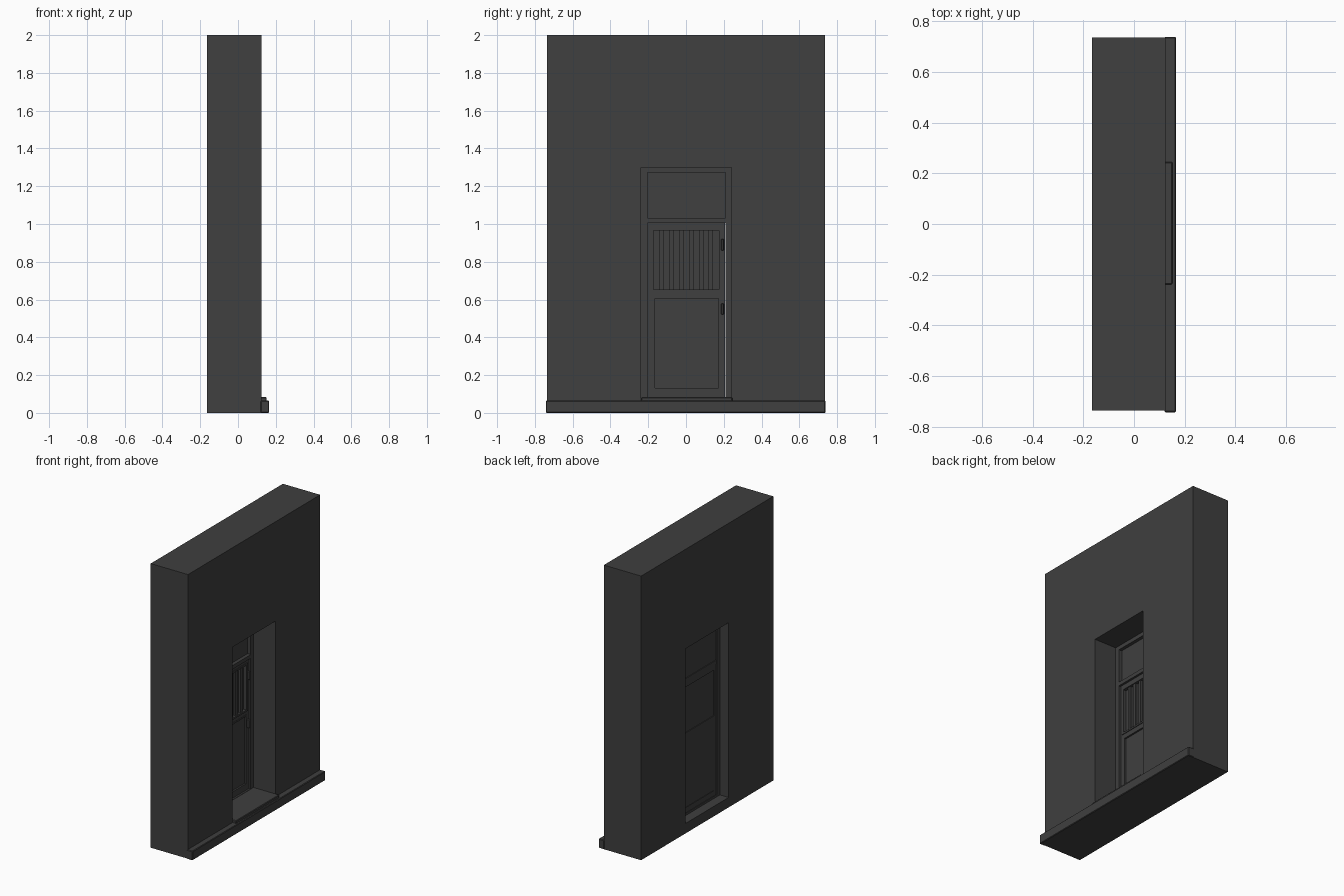
import bpy, bmesh

if "Cube" in bpy.data.objects:
    bpy.data.objects.remove(bpy.data.objects["Cube"])

MAT = bpy.data.materials.new("dark_grey")
MAT.diffuse_color = (0.05, 0.05, 0.05, 1)
MAT.use_nodes = True
MAT.node_tree.nodes["Principled BSDF"].inputs["Base Color"].default_value = MAT.diffuse_color


def finish(name, bm, bevel=0):
    bmesh.ops.recalc_face_normals(bm, faces=bm.faces)
    me = bpy.data.meshes.new(name)
    bm.to_mesh(me)
    bm.free()
    me.materials.append(MAT)
    ob = bpy.data.objects.new(name, me)
    bpy.context.collection.objects.link(ob)
    if bevel:
        m = ob.modifiers.new("bevel", "BEVEL")
        m.width, m.segments = bevel, 1
    return ob


def box(name, x, y, z, bevel=0):
    bm = bmesh.new()
    bmesh.ops.create_cube(bm, size=1)
    for v in bm.verts:
        v.co = [r[0] + (c + 0.5) * (r[1] - r[0]) for c, r in zip(v.co, (x, y, z))]
    return finish(name, bm, bevel)


def frame(name, x, outer, inner, bevel=0):
    """Rectangular ring in the YZ plane; rects are (y0, y1, z0, z1)."""
    bm = bmesh.new()

    def loop(r, px):
        return [bm.verts.new((px, y, z)) for y, z in
                ((r[0], r[2]), (r[1], r[2]), (r[1], r[3]), (r[0], r[3]))]

    loops = [loop(outer, x[0]), loop(outer, x[1]), loop(inner, x[1]), loop(inner, x[0])]
    for i in range(4):
        a, b = loops[i], loops[(i + 1) % 4]
        for k in range(4):
            n = (k + 1) % 4
            bm.faces.new((a[k], a[n], b[n], b[k]))
    return finish(name, bm, bevel)


# Masonry: wall with doorway, front plinth, projecting threshold
frame("wall", (-0.165, 0.125), (-0.735, 0.735, 0, 2), (-0.238, 0.24, 0.07, 1.30))
box("plinth", (0.12, 0.165), (-0.742, 0.738), (0, 0.065), 0.004)
box("threshold", (-0.06, 0.152), (-0.238, 0.245), (0.055, 0.083), 0.004)

# Door casing and transom
frame("door_casing", (-0.097, -0.047), (-0.238, 0.24, 0.07, 1.30), (-0.205, 0.208, 0.085, 1.272))
box("transom_bar", (-0.095, -0.045), (-0.205, 0.208), (1.005, 1.032))
box("transom_panel", (-0.09, -0.07), (-0.206, 0.209), (1.03, 1.274))

# Door leaf: window frame above, solid panel below
frame("leaf_upper", (-0.093, -0.06), (-0.203, 0.206, 0.63, 1.006), (-0.178, 0.18, 0.648, 0.97))
frame("leaf_lower", (-0.093, -0.06), (-0.203, 0.206, 0.085, 0.63), (-0.175, 0.18, 0.122, 0.615))
box("window_pane", (-0.088, -0.082), (-0.179, 0.181), (0.647, 0.971))
box("lower_panel", (-0.09, -0.07), (-0.176, 0.181), (0.121, 0.616))
frame("window_moulding", (-0.062, -0.055), (-0.185, 0.187, 0.64, 0.978), (-0.172, 0.175, 0.652, 0.966))
frame("panel_moulding", (-0.071, -0.058), (-0.176, 0.181, 0.121, 0.616), (-0.165, 0.171, 0.132, 0.605))

# Window slats
for i in range(6):
    y = -0.128 + i * 0.052
    box(f"window_slat_{i + 1}", (-0.08, -0.066), (y - 0.012, y + 0.012), (0.646, 0.972))

# Lock and hinge plates
for name, z in (("upper_fitting", 0.89), ("lower_fitting", 0.55)):
    box(name, (-0.062, -0.04), (0.186, 0.2), (z - 0.03, z + 0.03), 0.003)
